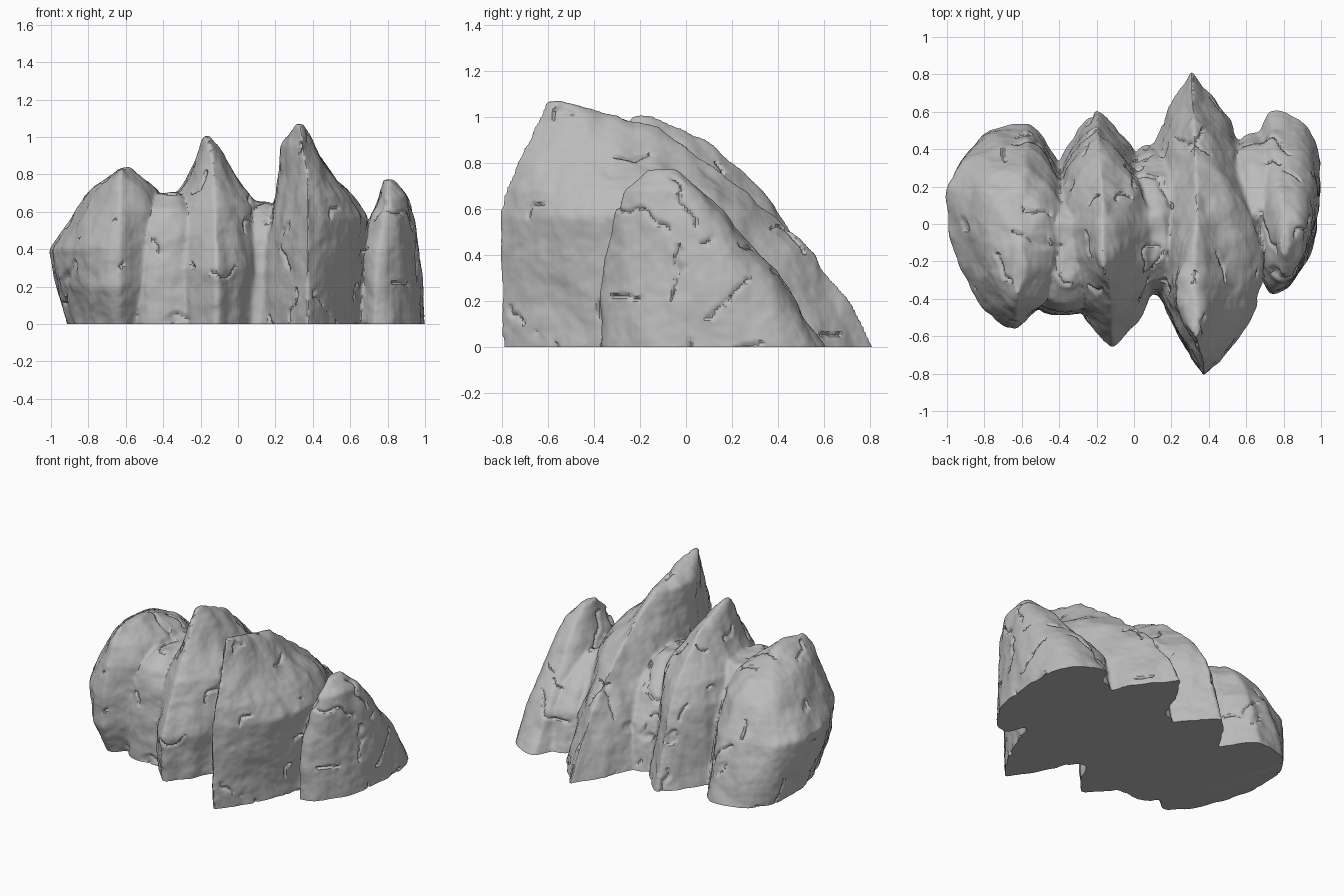
import bpy, bmesh, math
from mathutils import Vector, noise

cube = bpy.data.objects.get("Cube")
if cube:
    bpy.data.objects.remove(cube, do_unlink=True)

stone = bpy.data.materials.new("grey stone")
stone.use_nodes = True
GREY = (0.5, 0.5, 0.5, 1)
stone.diffuse_color = GREY
stone.node_tree.nodes["Principled BSDF"].inputs["Base Color"].default_value = GREY

SIDES = 36


def fin(bm, x, lean, left, right, levels):
    """Loft lens-shaped slices. left, right = (sharpness, backward skew);
    level = z, front y, back y, left width, right width, x shift."""
    rings = []
    for z, front, back, wl, wr, dx in levels:
        mid, half = (front + back) / 2, (back - front) / 2
        ring = []
        for i in range(SIDES):
            t = math.tau * i / SIDES
            c, s = math.cos(t), math.sin(t)
            w, (p, skew) = (wr, right) if c > 0 else (-wl, left)
            y = mid + half * (s + skew * c * c)
            ring.append(bm.verts.new((x + dx + lean * y + w * abs(c) ** p, y, z)))
        rings.append(ring)
    bm.faces.new(rings[0][::-1])
    bm.faces.new(rings[-1])
    for a, b in zip(rings, rings[1:]):
        for i in range(SIDES):
            j = (i + 1) % SIDES
            bm.faces.new((a[i], a[j], b[j], b[i]))


bm = bmesh.new()
# left-hand broad boulder, fullest towards the back
fin(bm, -0.6, 0.06, (1.2, 0.4), (1.8, 0), [
    (-0.1, -0.46, 0.55, 0.3, 0.24, 0), (0, -0.48, 0.54, 0.33, 0.25, 0),
    (0.2, -0.56, 0.49, 0.38, 0.27, 0), (0.4, -0.56, 0.42, 0.41, 0.28, 0),
    (0.6, -0.52, 0.3, 0.27, 0.27, 0), (0.72, -0.47, 0.18, 0.18, 0.18, 0),
    (0.83, -0.38, -0.12, 0.03, 0.03, 0)])
# second fin, pointed at both ends
fin(bm, -0.16, -0.07, (1.8, 0), (1.8, 0), [
    (-0.1, -0.62, 0.63, 0.29, 0.3, 0), (0, -0.63, 0.61, 0.29, 0.3, 0),
    (0.3, -0.66, 0.52, 0.29, 0.3, 0), (0.5, -0.58, 0.46, 0.27, 0.28, 0),
    (0.63, -0.51, 0.39, 0.21, 0.27, 0), (0.77, -0.41, 0.26, 0.12, 0.16, 0),
    (0.9, -0.33, 0.09, 0.06, 0.07, 0), (1.0, -0.24, -0.14, 0.01, 0.01, -0.02)])
# tallest fin, sharp prow and a broad right shoulder
fin(bm, 0.34, -0.04, (2.1, 0), (1.9, 0), [
    (-0.1, -0.78, 0.88, 0.3, 0.33, 0), (0, -0.79, 0.82, 0.3, 0.33, 0),
    (0.2, -0.8, 0.71, 0.27, 0.33, 0), (0.4, -0.81, 0.57, 0.24, 0.33, 0),
    (0.57, -0.81, 0.39, 0.18, 0.34, 0), (0.68, -0.79, 0.26, 0.15, 0.27, 0),
    (0.8, -0.74, 0.1, 0.13, 0.15, 0), (0.95, -0.67, -0.12, 0.11, 0.07, -0.02),
    (1.07, -0.61, -0.54, 0.02, 0.02, -0.03)])
# right-hand small fin, prow at its inner side, bulging outer flank
fin(bm, 0.73, 0, (1.5, 0), (0.95, 0.25), [
    (-0.1, -0.38, 0.63, 0.12, 0.28, 0), (0, -0.38, 0.6, 0.12, 0.27, 0),
    (0.2, -0.37, 0.48, 0.11, 0.25, 0.01), (0.38, -0.35, 0.34, 0.11, 0.21, 0.02),
    (0.57, -0.31, 0.18, 0.08, 0.16, 0.05), (0.68, -0.26, 0.07, 0.04, 0.11, 0.07),
    (0.77, -0.17, -0.04, 0.02, 0.03, 0.07)])
# saddles between the fins: x, front, back, half width, height
for x, f, b, w, h in [(-0.37, -0.49, 0.26, 0.25, 0.7), (0.12, -0.38, 0.44, 0.2, 0.65),
                      (0.66, -0.14, 0.52, 0.16, 0.54)]:
    fin(bm, x, 0, (0.75, 0), (0.75, 0), [
        (-0.1, f, b, w, w, 0), (h * 0.45, f, b * 0.8, w, w, 0),
        (h * 0.7, f + 0.03, b * 0.6, w * 0.9, w * 0.9, 0),
        (h * 0.87, f + 0.08, b * 0.35, w * 0.65, w * 0.65, 0),
        (h, f + 0.18, b * 0.1, w * 0.25, w * 0.25, 0)])
bmesh.ops.recalc_face_normals(bm, faces=bm.faces)

# fuse the masses into one skin
mesh = bpy.data.meshes.new("rock")
bm.to_mesh(mesh)
bm.free()
rock = bpy.data.objects.new("rock_outcrop", mesh)
bpy.context.collection.objects.link(rock)
fuse = rock.modifiers.new("fuse", "REMESH")
fuse.mode = "VOXEL"
fuse.voxel_size = 0.012
relax = rock.modifiers.new("relax", "SMOOTH")
relax.factor = 0.5
relax.iterations = 4
graph = bpy.context.evaluated_depsgraph_get()
skin = bpy.data.meshes.new_from_object(rock.evaluated_get(graph))
rock.modifiers.clear()
rock.data = skin

# weathering: broad lumps, upright flutes, fine pits and thin broken cracks
bm = bmesh.new()
bm.from_mesh(skin)
bm.normal_update()
moves = []
for v in bm.verts:
    p = v.co
    lumps = noise.noise(p * 4) * 0.014
    flutes = noise.noise(Vector((p.x * 9, p.y * 9, p.z * 3))) * 0.012
    pits = noise.fractal(p * 12, 1.0, 2.0, 3) * 0.005
    warp = p + noise.noise_vector(p * 9) * 0.06
    line = abs(noise.noise(warp * 3.2 + Vector((5, 2, 8))))
    patch = noise.noise(p * 6 + Vector((1, 7, 3)))
    crack = -0.016 * max(0, 1 - line / 0.06) if patch > 0.08 else 0
    moves.append(v.normal * (lumps + flutes + pits + crack))
for v, m in zip(bm.verts, moves):
    v.co += m

# flat underside
geom = bm.verts[:] + bm.edges[:] + bm.faces[:]
cut = bmesh.ops.bisect_plane(bm, geom=geom, plane_co=(0, 0, 0), plane_no=(0, 0, 1),
                             clear_inner=True)
rim = [e for e in cut["geom_cut"] if isinstance(e, bmesh.types.BMEdge)]
bmesh.ops.contextual_create(bm, geom=rim)
bm.to_mesh(skin)
bm.free()
skin.materials.clear()
skin.materials.append(stone)

bpy.ops.object.select_all(action="DESELECT")
rock.select_set(True)
bpy.context.view_layer.objects.active = rock
bpy.ops.object.shade_smooth_by_angle(angle=math.radians(40))
